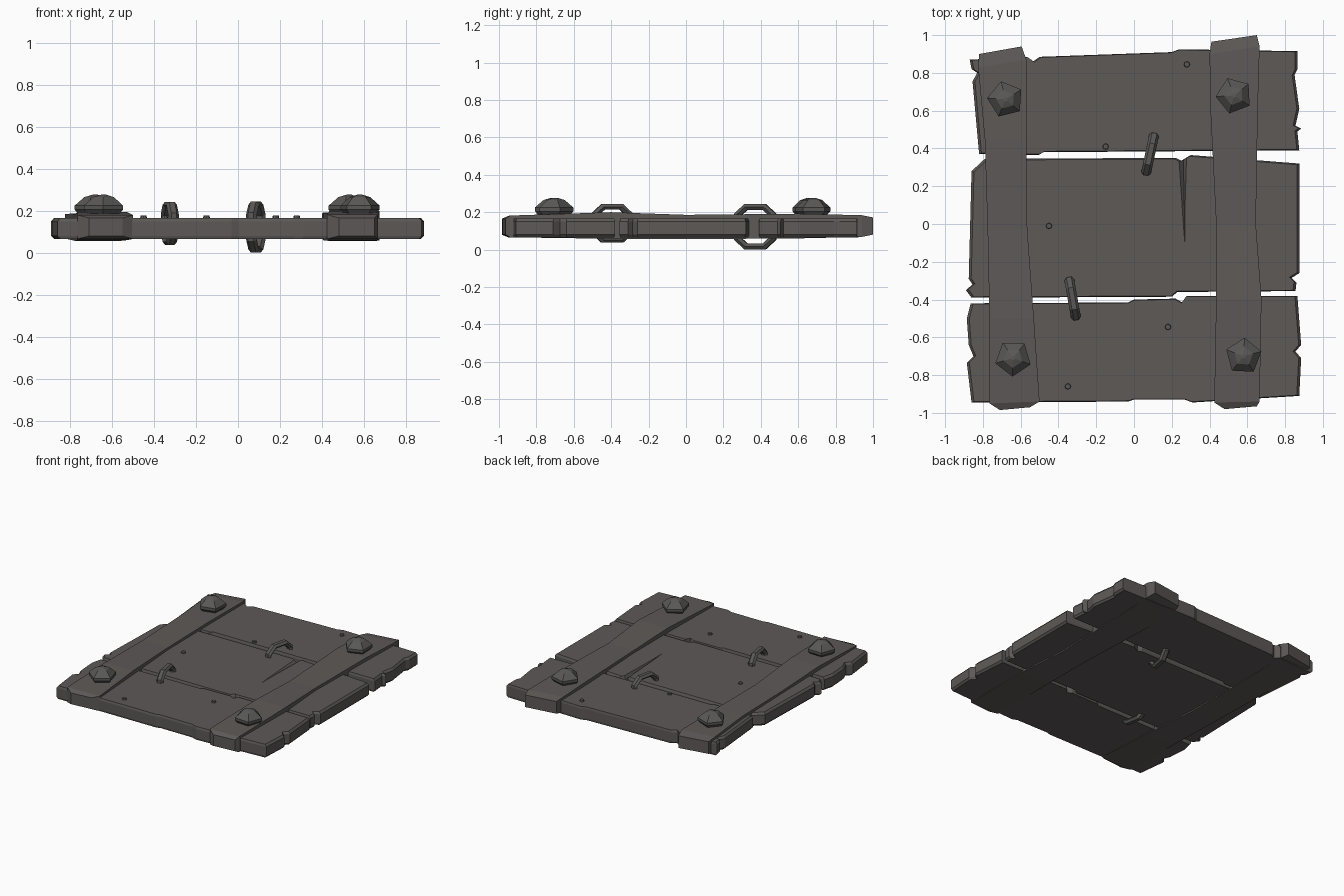
import bpy
import bmesh
import math
from mathutils import Matrix, Vector

default_cube = bpy.data.objects.get("Cube")
if default_cube:
    bpy.data.objects.remove(default_cube, do_unlink=True)


def make_material(name, colour):
    material = bpy.data.materials.new(name)
    material.use_nodes = True
    material.diffuse_color = colour
    shader = next(n for n in material.node_tree.nodes if n.type == 'BSDF_PRINCIPLED')
    shader.inputs["Base Color"].default_value = colour
    shader.inputs["Roughness"].default_value = 0.9
    return material


WOOD = make_material("weathered dark wood", (0.11, 0.10, 0.096, 1))
IRON = make_material("dull dark iron", (0.10, 0.098, 0.094, 1))


def finish(name, bm, material):
    """Turn a bmesh into a flat shaded object of one colour."""
    bmesh.ops.recalc_face_normals(bm, faces=bm.faces)
    mesh = bpy.data.meshes.new(name)
    bm.to_mesh(mesh)
    bm.free()
    mesh.materials.append(material)
    obj = bpy.data.objects.new(name, mesh)
    bpy.context.collection.objects.link(obj)
    return obj


def loft(name, rings, material, closed=False):
    """Skin a list of equal point rings, capped or joined end to end."""
    bm = bmesh.new()
    loops = [[bm.verts.new(point) for point in ring] for ring in rings]
    pairs = list(zip(loops, loops[1:]))
    if closed:
        pairs.append((loops[-1], loops[0]))
    else:
        bm.faces.new(loops[0])
        bm.faces.new(loops[-1])
    for lower, upper in pairs:
        count = len(lower)
        for i in range(count):
            j = (i + 1) % count
            bm.faces.new((lower[i], lower[j], upper[j], upper[i]))
    return finish(name, bm, material)


def plank(name, outline):
    """Extrude a ragged outline with slightly worn upper and lower rims."""
    middle = sum(y for x, y in outline) / len(outline)
    rings = []
    for z, shrink in ((0.066, 0.985), (0.08, 1), (0.15, 1), (0.166, 0.985)):
        rings.append([(x * shrink, middle + (y - middle) * shrink, z) for x, y in outline])
    return loft(name, rings, WOOD)


# Three ragged planks with chipped ends
plank("back_plank", [
    (-.87, .87), (-.86, .82), (-.83, .80), (-.855, .755), (-.82, .37),
    (-.505, .365), (-.48, .38), (.875, .39), (.865, .49), (.885, .505),
    (.855, .52), (.875, .61), (.85, .79), (.865, .82), (.865, .915),
    (.24, .925), (.2, .91), (-.5, .885), (-.535, .86), (-.57, .885)])
middle_plank = plank("middle_plank", [
    (-.79, .345), (-.86, .28), (-.875, -.29), (-.855, -.32), (-.89, -.35),
    (-.86, -.39), (.2, -.385), (.23, -.36), (.855, -.355), (.86, -.31),
    (.835, -.285), (.875, -.26), (.875, .32), (.3, .365), (.25, .335), (.22, .35)])
plank("front_plank", [
    (-.865, -.42), (-.885, -.5), (-.875, -.64), (-.85, -.7), (-.885, -.735),
    (-.86, -.945), (-.03, -.94), (0, -.93), (.27, -.93), (.31, -.945),
    (.875, -.91), (.885, -.71), (.855, -.675), (.885, -.64), (.865, -.38),
    (.28, -.38), (.255, -.415), (.22, -.395), (0, -.4), (-.03, -.415)])

# Shallow split running in from the edge of the middle plank
splitter = loft("split_cutter", [
    [(.22, .4, .18), (.26, .4, .14), (.29, .4, .18)],
    [(.265, -.1, .18), (.27, -.1, .164), (.275, -.1, .18)]], WOOD)
splitter.hide_render = True
splitter.hide_set(True)
split = middle_plank.modifiers.new("split", 'BOOLEAN')
split.operation = 'DIFFERENCE'
split.solver = 'EXACT'
split.object = splitter


# Two long battens, each station: y, left edge, right edge, bottom, top
def batten(name, stations):
    rings = [[(x0, y, low), (x1, y + skew, low), (x1, y + skew, high), (x0, y, high)]
             for y, x0, x1, low, high, skew in stations]
    return loft(name, rings, WOOD)


batten("right_batten", [
    (-.985, -.71, -.55, .08, .165, .015), (-.95, -.765, -.5, .066, .18, .01),
    (-.5, -.765, -.53, .06, .195, 0), (-.03, -.775, -.565, .056, .183, 0),
    (.45, -.79, -.57, .06, .187, 0), (.83, -.825, -.57, .068, .184, .04),
    (.9, -.82, -.595, .08, .172, .04)])
batten("left_batten", [
    (-.98, .48, .65, .08, .165, .015), (-.945, .425, .665, .066, .182, .005),
    (-.4, .435, .675, .058, .2, 0), (0, .435, .645, .056, .186, 0),
    (.6, .405, .655, .06, .192, 0), (.9, .4, .665, .068, .184, .04),
    (.965, .41, .65, .08, .172, .035)])


# Five sided domed bolts
def bolt(name, x, y, turn):
    rings = []
    for z, radius in ((.175, .07), (.205, .098), (.225, .098), (.265, .052), (.277, .012)):
        rings.append([(x + radius * math.cos(math.radians(turn + 72 * i)),
                       y + radius * math.sin(math.radians(turn + 72 * i)), z)
                      for i in range(5)])
    return loft(name, rings, IRON)


bolt("back_right_bolt", -.68, .66, 32)
bolt("back_left_bolt", .53, .68, 39)
bolt("front_right_bolt", -.64, -.71, 52)
bolt("front_left_bolt", .58, -.70, 87)


# Faceted iron links that pass through the gaps between planks
def link(name, x, y, lean, low, high):
    half = .017
    bottom, top = low + half, high - half
    path = [(-.05, bottom), (.05, bottom), (.1, bottom + .045), (.1, top - .045),
            (.05, top), (-.05, top), (-.1, top - .045), (-.1, bottom + .045)]
    centre_z = (bottom + top) / 2
    turn = Matrix.Translation((x, y, 0)) @ Matrix.Rotation(math.radians(lean), 4, 'Z')
    rings = []
    for u, z in path:
        outward = Vector((0, u, z - centre_z)).normalized()
        ring = []
        for i in range(6):
            angle = math.radians(60 * i)
            offset = Vector((.026 * math.cos(angle), 0, 0)) + outward * half * math.sin(angle) * 1.15
            ring.append(turn @ (Vector((0, u, z)) + offset))
        rings.append(ring)
    return loft(name, rings, IRON, closed=True)


link("back_link", .085, .37, -12, .0, .245)
link("front_link", -.325, -.395, 10, .035, .245)

# Small nail heads
nails = ((.28, .845), (-.15, .41), (-.45, -.01), (.18, -.545), (-.35, -.86))
for number, (x, y) in enumerate(nails):
    bm = bmesh.new()
    bmesh.ops.create_cone(bm, cap_ends=True, segments=8, radius1=.018, radius2=.014,
                          depth=.02, matrix=Matrix.Translation((x, y, .167)))
    finish("nail_head_" + "abcde"[number], bm, IRON)
